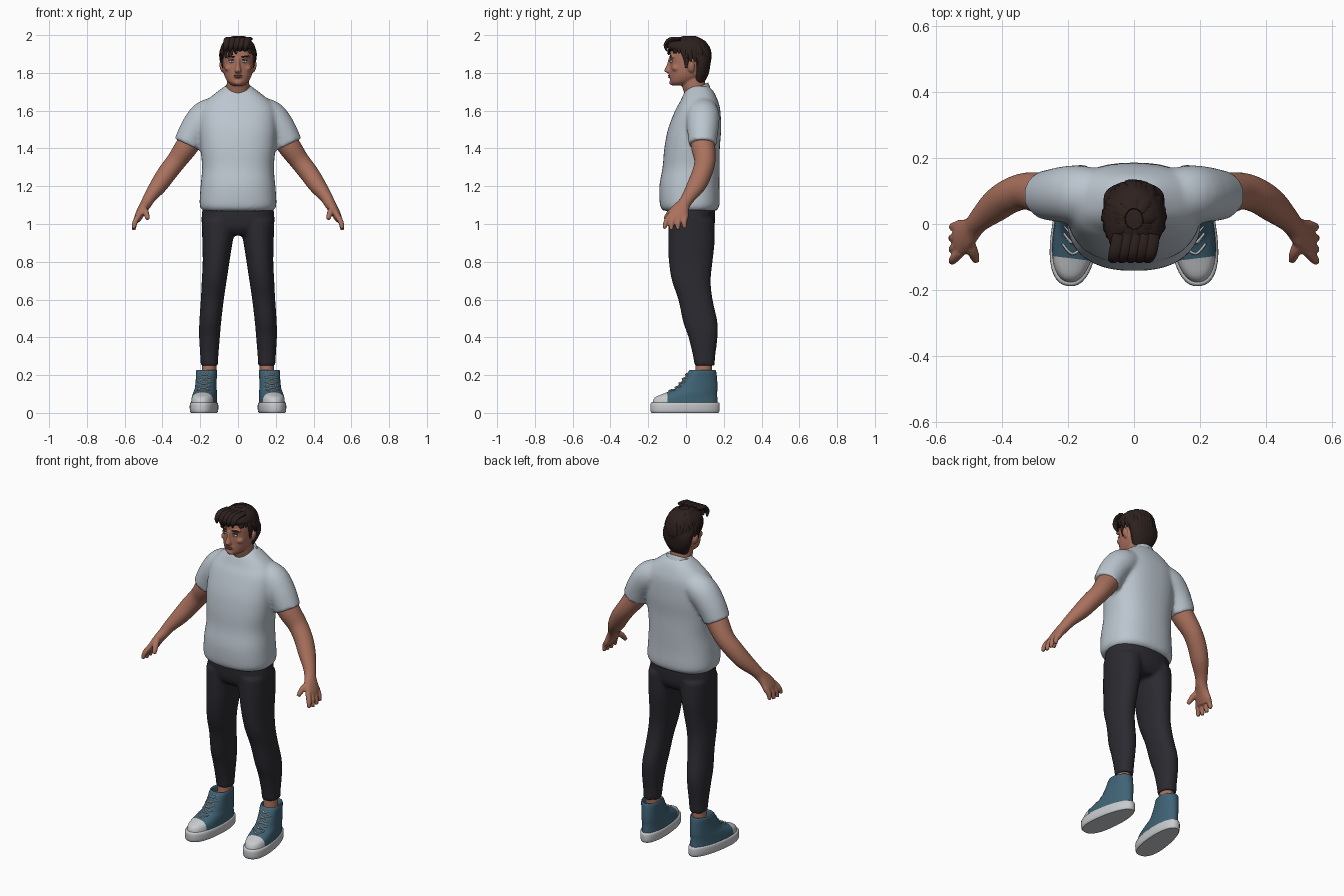
import bpy, bmesh, math, random
from mathutils import Vector, Matrix

random.seed(4)
default_cube = bpy.data.objects.get("Cube")
if default_cube:
    bpy.data.objects.remove(default_cube, do_unlink=True)


def material(name, red, green, blue):
    mat = bpy.data.materials.new(name)
    mat.use_nodes = True
    mat.diffuse_color = (red, green, blue, 1)
    shader = next(n for n in mat.node_tree.nodes if n.type == 'BSDF_PRINCIPLED')
    shader.inputs["Base Color"].default_value = (red, green, blue, 1)
    shader.inputs["Roughness"].default_value = 0.8
    return mat


SHIRT = material("pale grey cotton", .5, .56, .62)
SKIN = material("skin", .4, .165, .11)
LIPS = material("lips", .27, .09, .07)
HAIR = material("dark brown hair", .026, .015, .013)
PANTS = material("charcoal cloth", .024, .023, .03)
CANVAS = material("blue canvas", .05, .125, .18)
RUBBER = material("white rubber", .58, .59, .61)
LACE = material("lace", .5, .52, .52)
EYE = material("eye white", .55, .52, .5)
IRIS = material("blue iris", .07, .17, .35)


def smooth_rings(rings, steps):
    """Catmull-Rom interpolation through ring values."""
    rings = [Vector(r) for r in rings]
    out = []
    for i in range(len(rings) - 1):
        b, c = rings[i], rings[i + 1]
        a, d = rings[max(i - 1, 0)], rings[min(i + 2, len(rings) - 1)]
        for s in range(steps):
            t = s / steps
            out.append(b + (c - a) * (t / 2) + (a * 2 - b * 5 + c * 4 - d) * (t * t / 2)
                       + (b * 3 - a - c * 3 + d) * (t ** 3 / 2))
    return out + [rings[-1]]


def loft(bm, rings, n=24, power=2.0, steps=4, across=None, egg=0.0):
    """Skin rings (x, y, z, a, b); level rings, or square to the path if across is given."""
    rings = smooth_rings(rings, steps)
    centres = [Vector(r[:3]) for r in rings]
    loops = []
    for i, ring in enumerate(rings):
        u, v = Vector((1, 0, 0)), Vector((0, 1, 0))
        if across:
            along = (centres[min(i + 1, len(rings) - 1)] - centres[max(i - 1, 0)]).normalized()
            u = Vector(across)
            u = (u - along * u.dot(along)).normalized()
            v = along.cross(u)
        loop = []
        for k in range(n):
            co, si = math.cos(math.tau * k / n), math.sin(math.tau * k / n)
            px = math.copysign(abs(co) ** (2 / power), co) * (1 - egg * si)
            py = math.copysign(abs(si) ** (2 / power), si)
            loop.append(bm.verts.new(centres[i] + u * ring[3] * px + v * ring[4] * py))
        loops.append(loop)
    for low, high in zip(loops, loops[1:]):
        for k in range(n):
            bm.faces.new((low[k - 1], low[k], high[k], high[k - 1]))
    bm.faces.new(loops[0])
    bm.faces.new(loops[-1])


def ball(bm, place, size, tilt=0.0):
    matrix = Matrix.Translation(place) @ Matrix.Rotation(tilt, 4, 'Y') @ Matrix.Diagonal((*size, 1))
    bmesh.ops.create_uvsphere(bm, u_segments=16, v_segments=10, radius=1, matrix=matrix)


def finish(bm, name, mats, mirror=False, voxel=0, relax=4):
    """Turn a bmesh into an object; voxel fuses its overlapping pieces."""
    bmesh.ops.recalc_face_normals(bm, faces=bm.faces)
    mesh = bpy.data.meshes.new(name)
    bm.to_mesh(mesh)
    bm.free()
    mesh.shade_smooth()
    mesh.set_sharp_from_angle(angle=math.radians(50))
    for mat in mats:
        mesh.materials.append(mat)
    obj = bpy.data.objects.new(name, mesh)
    bpy.context.collection.objects.link(obj)
    if mirror:
        obj.modifiers.new("Mirror", 'MIRROR').use_mirror_merge = False
    if voxel:
        remesh = obj.modifiers.new("Fuse", 'REMESH')
        remesh.mode, remesh.voxel_size, remesh.use_smooth_shade = 'VOXEL', voxel, True
        soften = obj.modifiers.new("Soften", 'SMOOTH')
        soften.factor, soften.iterations = .5, relax
    return obj


# T-shirt: torso and sleeves fused
bm = bmesh.new()
loft(bm, [(0, .02, 1.07, .185, .14), (0, .02, 1.1, .203, .158), (0, .018, 1.2, .198, .159),
          (0, .027, 1.3, .19, .151), (0, .032, 1.4, .199, .147), (0, .045, 1.5, .205, .141),
          (0, .062, 1.6, .2, .12), (0, .07, 1.65, .17, .1), (0, .07, 1.7, .11, .077),
          (0, .07, 1.73, .07, .05)], n=40, power=2.4)
for side in (1, -1):
    loft(bm, [(side * .1, .085, 1.6, .08, .075), (side * .17, .09, 1.57, .088, .085),
              (side * .225, .089, 1.505, .083, .08), (side * .268, .087, 1.42, .074, .075)],
         across=(0, 1, 0))
finish(bm, "shirt", [SHIRT], voxel=.01, relax=6)

# Neckband, tilted down at the front
bm = bmesh.new()
loft(bm, [(0, .055, 1.685, .088, .074), (0, .055, 1.708, .079, .066), (0, .055, 1.718, .072, .061),
          (0, .055, 1.7, .06, .052)], n=32, steps=3)
for vert in bm.verts:
    vert.co.z += .5 * (vert.co.y - .055)
finish(bm, "collar", [SHIRT])

# Trousers: hips and legs fused
bm = bmesh.new()
loft(bm, [(0, .027, 1.14, .175, .125), (0, .027, 1.05, .192, .128), (0, .028, .98, .185, .12),
          (0, .03, .94, .12, .09)], n=32, power=2.3)
for side in (1, -1):
    loft(bm, [(side * .1, .028, 1.02, .092, .122), (side * .109, .028, .9, .08, .123),
              (side * .116, .025, .8, .071, .116), (side * .126, .028, .7, .066, .103),
              (side * .136, .05, .6, .061, .091), (side * .147, .076, .48, .058, .091),
              (side * .151, .09, .4, .055, .077), (side * .152, .096, .3, .048, .059),
              (side * .152, .098, .25, .047, .054)], power=2.2)
finish(bm, "trousers", [PANTS], voxel=.01)

# Ankles
bm = bmesh.new()
loft(bm, [(.155, .09, .15, .04, .045), (.152, .095, .28, .037, .043)])
finish(bm, "ankles", [SKIN], mirror=True)

# Arms and hands: fingers fused to the palm
bm = bmesh.new()
loft(bm, [(.2, .09, 1.52, .055, .055), (.265, .09, 1.42, .064, .061), (.325, .1, 1.335, .056, .053),
          (.375, .085, 1.27, .053, .051), (.42, .055, 1.205, .05, .046), (.465, .015, 1.145, .037, .034),
          (.485, -.008, 1.11, .034, .03), (.507, -.03, 1.075, .047, .026),
          (.526, -.042, 1.04, .056, .022), (.536, -.045, 1.015, .05, .016)], across=(0, 1, 0))
for i, reach in enumerate((.004, -.004, -.002, .006)):
    root, tip = -.085 + .028 * i, -.115 + .036 * i
    loft(bm, [(.525, root, 1.045, .015, .015), (.545, (root + tip) / 2 - .005, 1.01, .0145, .0145),
              (.556 - abs(reach), tip, .972 + reach, .01, .01)], n=12, across=(0, 1, 0))
loft(bm, [(.505, -.05, 1.085, .02, .018), (.488, -.085, 1.06, .017, .016),
          (.478, -.112, 1.025, .011, .011)], n=12, across=(1, 0, 0))
finish(bm, "arms", [SKIN], mirror=True, voxel=.005, relax=3)

# Head: skull, neck, nose, brow, cheeks and ears fused
bm = bmesh.new()
loft(bm, [(0, -.04, 1.733, .028, .03), (0, -.022, 1.75, .052, .06), (0, 0, 1.78, .07, .084),
          (0, .01, 1.81, .077, .094), (0, .015, 1.86, .081, .099), (0, .015, 1.91, .08, .099),
          (0, .015, 1.95, .068, .083), (0, .015, 1.975, .03, .035)], n=36, power=2.25)
loft(bm, [(0, .07, 1.62, .08, .06), (0, .053, 1.69, .064, .062), (0, .04, 1.74, .06, .064),
          (0, .03, 1.8, .058, .06)])
loft(bm, [(0, -.085, 1.797, .012, .008), (0, -.092, 1.81, .018, .023), (0, -.086, 1.84, .011, .017),
          (0, -.08, 1.88, .011, .012)], n=16)
ball(bm, (0, -.073, 1.75), (.024, .016, .016))
ball(bm, (0, -.078, 1.783), (.028, .014, .016))
for side in (1, -1):
    ball(bm, (side * .033, -.07, 1.886), (.032, .017, .009))
    ball(bm, (side * .047, -.05, 1.825), (.025, .025, .02))
    ball(bm, (side * .086, .028, 1.832), (.011, .019, .031), side * .2)
finish(bm, "head", [SKIN], voxel=.005, relax=3)

# Face details
for name, mat, place, size, tilt in (
        ("eyes", EYE, (.033, -.075, 1.86), (.015, .01, .0075), 0),
        ("irises", IRIS, (.033, -.0815, 1.86), (.0062, .005, .0062), 0),
        ("upper_lids", HAIR, (.033, -.077, 1.8675), (.017, .01, .0022), .08),
        ("eyebrows", HAIR, (.036, -.08, 1.887), (.024, .009, .0045), -.1)):
    bm = bmesh.new()
    ball(bm, place, size, tilt)
    finish(bm, name, [mat], mirror=True)
bm = bmesh.new()
ball(bm, (0, -.088, 1.786), (.023, .0075, .0035))
ball(bm, (0, -.088, 1.778), (.02, .0085, .0045))
finish(bm, "lips", [LIPS])

# Hair: a cap whose front recedes below the fringe, covered in tapered locks
bm = bmesh.new()
loft(bm, [(0, .062, 1.745, .05, .032), (0, .075, 1.79, .073, .043), (0, .082, 1.83, .088, .045),
          (0, .075, 1.87, .092, .055), (0, .03, 1.905, .093, .095), (0, .01, 1.94, .09, .11),
          (0, .015, 1.97, .07, .085), (0, .02, 1.988, .03, .04)], n=32)
COUNT = 30
for layer in (0, 1):
    for i in range(COUNT):
        turn = math.tau * (i + layer / 2) / COUNT + random.uniform(-.06, .06)
        rear = (1 - math.cos(turn)) / 2
        reach = (1.25 + 1.05 * rear) * (1 - .38 * layer) + random.uniform(-.1, .08)
        lift = .985 + .035 * layer + random.uniform(-.02, .02)
        lock = []
        for step in range(5):
            t = step / 4
            down, swing = .25 + (reach - .25) * t, turn + .35 * t * (1 - rear)
            width = .021 * (1 - .75 * t ** 3)
            lock.append((.095 * lift * math.sin(down) * math.sin(swing),
                         .015 - .116 * lift * math.sin(down) * math.cos(swing),
                         1.88 + .106 * lift * math.cos(down), width, width * .5))
        sideways = (math.cos(turn), math.sin(turn), 0)
        loft(bm, lock, n=8, steps=2, across=sideways)
for side in (1, -1):
    loft(bm, [(side * .083, .0, 1.9, .012, .02), (side * .082, .002, 1.86, .008, .013),
              (side * .08, .002, 1.825, .004, .006)], n=10)
for i in range(5):
    x = -.055 + .026 * i
    loft(bm, [(x + .01, -.03, 1.98, .02, .011), (x, -.085, 1.975, .021, .013),
              (x - .008, -.108, 1.945, .016, .011), (x - .015, -.1, 1.915, .005, .004)],
         n=10, across=(1, 0, 0))
finish(bm, "hair", [HAIR])

# Shoes, built straight and then turned outward
PLACE = Matrix.Translation((.176, 0, 0)) @ Matrix.Rotation(math.radians(7), 4, 'Z')

bm = bmesh.new()
loft(bm, [(0, -.005, 0, .064, .178), (0, -.005, .012, .07, .184), (0, -.005, .048, .07, .184),
          (0, -.005, .056, .063, .176)], n=40, power=2.3, steps=3, egg=.14)
bm.transform(PLACE)
finish(bm, "shoe_soles", [RUBBER], mirror=True)

bm = bmesh.new()
loft(bm, [(0, -.005, .04, .066, .175), (0, 0, .08, .063, .167), (0, .028, .106, .06, .138),
          (0, .056, .13, .056, .112), (0, .075, .175, .054, .091), (0, .088, .222, .055, .072),
          (0, .088, .222, .046, .06), (0, .088, .18, .042, .055)], n=40, power=2.2, egg=.12)
bmesh.ops.bisect_plane(bm, geom=bm.verts[:] + bm.edges[:] + bm.faces[:],
                       plane_co=(0, -.105, 0), plane_no=(0, 1, 0))
for face in bm.faces:
    face.material_index = int(face.calc_center_median().y < -.105)
bm.transform(PLACE)
finish(bm, "shoe_uppers", [CANVAS, RUBBER], mirror=True)

# Crossed laces up the tongue
bm = bmesh.new()
for y, z in ((-.088, .112), (-.056, .13), (-.034, .152), (-.016, .176), (.002, .2)):
    for side in (1, -1):
        loft(bm, [(side * -.034, y + .02, z - .006, .004, .004), (0, y - .003, z + .004, .004, .004),
                  (side * .034, y + .024, z + .012, .004, .004)], n=8, across=(0, 0, 1))
bm.transform(PLACE)
finish(bm, "laces", [LACE], mirror=True)
